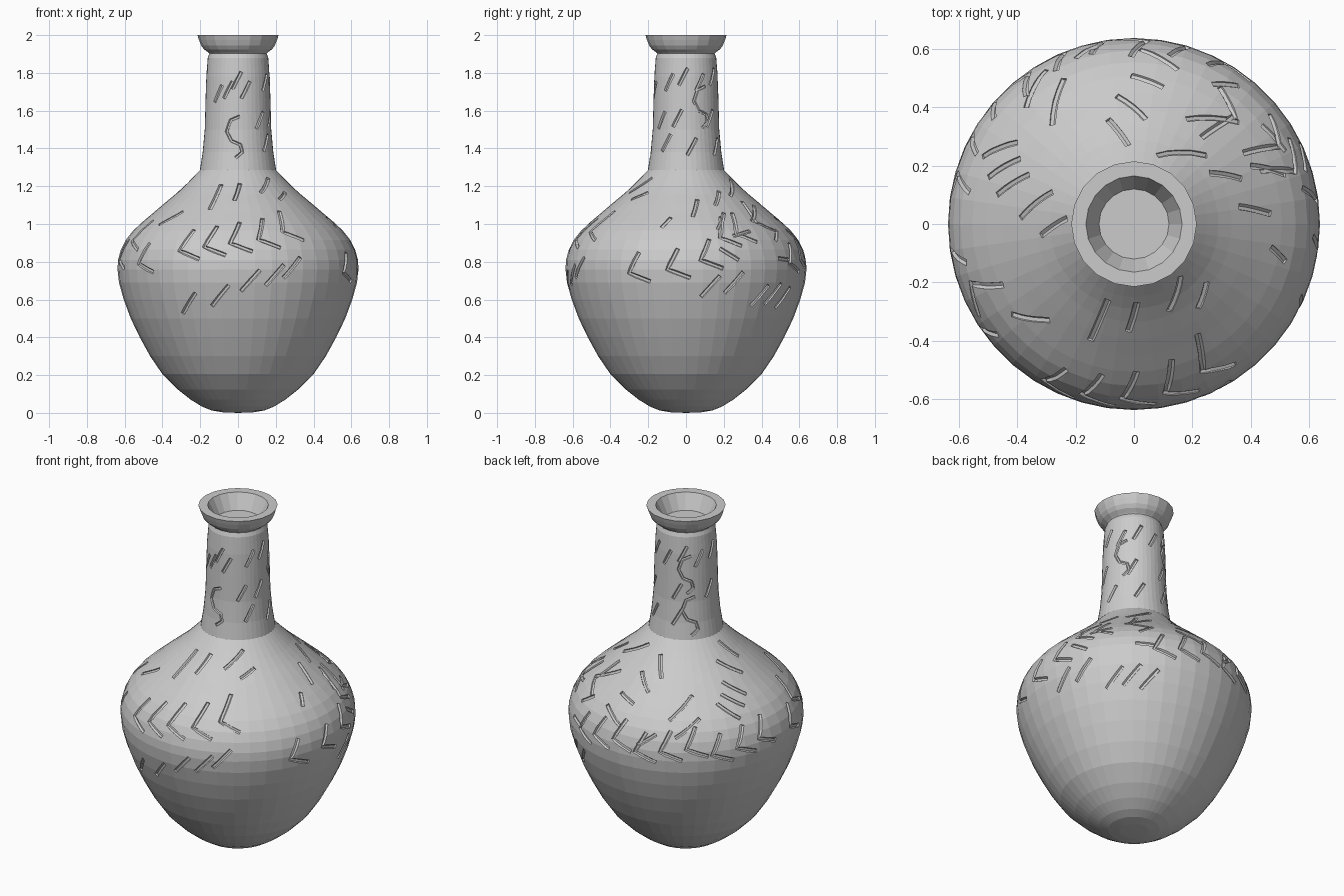
import bpy, bmesh, math
from mathutils import Vector

if "Cube" in bpy.data.objects:
    bpy.data.objects.remove(bpy.data.objects["Cube"])

# Half-profiles as (radius, height)
BODY = [(0, 0), (.08, .003), (.14, .013), (.19, .033), (.25, .07), (.32, .125), (.40, .205),
        (.465, .30), (.52, .40), (.568, .50), (.605, .60), (.63, .69), (.638, .76), (.635, .81),
        (.62, .865), (.595, .915), (.555, .965), (.507, 1.01), (.45, 1.058), (.395, 1.105),
        (.335, 1.155), (.29, 1.195), (.25, 1.235), (.202, 1.285), (.187, 1.38), (.176, 1.50),
        (.172, 1.65), (.168, 1.78), (.16, 1.88), (.150, 1.907), (0, 1.907)]
RIM = [(0, 1.89), (.14, 1.89), (.157, 1.908), (.18, 1.925), (.195, 1.945), (.207, 1.975),
       (.215, 2.0), (.165, 2.0), (.12, 1.911), (0, 1.911)]


def finish(name, bm):
    bmesh.ops.recalc_face_normals(bm, faces=bm.faces)
    mesh = bpy.data.meshes.new(name)
    bm.to_mesh(mesh)
    bm.free()
    obj = bpy.data.objects.new(name, mesh)
    bpy.context.collection.objects.link(obj)
    return obj


def lathe(name, profile, steps):
    bm = bmesh.new()
    verts = [bm.verts.new((r, 0, z)) for r, z in profile]
    edges = [bm.edges.new(p) for p in zip(verts, verts[1:])]
    bmesh.ops.spin(bm, geom=verts + edges, cent=(0, 0, 0), axis=(0, 0, 1),
                   angle=math.tau, steps=steps)
    bmesh.ops.remove_doubles(bm, verts=bm.verts, dist=1e-4)
    return finish(name, bm)


def on_wall(phi, z):
    """Point on the vase wall; phi in degrees from the front, towards +x."""
    for (r0, z0), (r1, z1) in zip(BODY, BODY[1:]):
        if z0 <= z <= z1 and z1 > z0:
            r = r0 + (r1 - r0) * (z - z0) / (z1 - z0)
            break
    a = math.radians(phi)
    return Vector((r * math.sin(a), -r * math.cos(a), z))


def from_top(x, y):
    """(phi, z) of a shoulder point seen from above."""
    d = min(math.hypot(x, y), .635)
    for (r0, z0), (r1, z1) in zip(BODY[12:], BODY[13:]):
        if r1 <= d <= r0:
            return math.degrees(math.atan2(x, -y)), z0 + (z1 - z0) * (r0 - d) / (r0 - r1)


def stroke(bm, pts, rad=.012, sub=4):
    """Tube following the wall through (phi, z) points."""
    path = []
    for (a, z), (b, w) in zip(pts, pts[1:]):
        b = a + (b - a + 180) % 360 - 180
        path += [on_wall(a + (b - a) * i / sub, z + (w - z) * i / sub) for i in range(sub)]
    path.append(on_wall(*pts[-1]))
    rings = []
    for i, p in enumerate(path):
        t = (path[min(i + 1, len(path) - 1)] - path[max(i - 1, 0)]).normalized()
        side = t.cross(Vector((p.x, p.y, .05))).normalized()
        up = side.cross(t)
        rings.append([bm.verts.new(p + rad * (math.cos(k * math.tau / 6) * side
                                              + math.sin(k * math.tau / 6) * up))
                      for k in range(6)])
    for r, s in zip(rings, rings[1:]):
        for k in range(6):
            bm.faces.new((r[k], r[(k + 1) % 6], s[(k + 1) % 6], s[k]))
    bm.faces.new(rings[0][::-1])
    bm.faces.new(rings[-1])


body = lathe("vase_body", BODY, 44)
rim = lathe("flared_rim", RIM, 20)

cuts = bmesh.new()

# Belly chevrons pointing left: front, right side, then round the back
chevrons = [(-30, .85), (-17, .87), (-4, .89), (10.5, .91), (25, .95),
            (61.5, .73), (81, .75), (97, .80), (108, .92), (118, .94), (137, 1.0),
            (-56, .78), (-70, .90), (-82, .80)]
chevrons += [(150 + 13 * i, .78 + .02 * (i % 3)) for i in range(9)]
for phi, z in chevrons:
    stroke(cuts, [(phi + 5, z + .12), (phi, z + .01), (phi + 11, z - .035)])

# Dashes below the chevrons
for phi, z in [(-26, .58), (-9, .62), (6, .70), (18, .73), (27, .77), (102, .67),
               (114, .69), (130, .62), (139, .63), (148, .61)]:
    stroke(cuts, [(phi - 4.5, z - .055), (phi + 4.5, z + .055)])

# Shoulder dashes as end points seen from above
for x0, y0, x1, y1 in [
        (-.52, .23, -.40, .28), (-.50, .16, -.39, .225), (-.47, .10, -.36, .17),
        (-.39, .02, -.28, .11), (-.32, -.04, -.23, .02), (-.28, .34, -.24, .50),
        (-.37, .40, -.30, .53), (-.20, .57, -.11, .62), (.02, .60, .15, .53),
        (-.01, .51, .10, .47), (-.06, .44, .04, .36), (-.09, .36, -.02, .27),
        (.18, .36, .36, .35), (.08, .235, .25, .235), (.26, .175, .37, .155),
        (.36, .06, .47, .035), (.27, .48, .36, .475), (.33, .57, .40, .49),
        (.40, .20, .52, .17), (.44, .34, .52, .25), (.57, .28, .59, .18),
        (.47, -.08, .52, -.13), (-.09, -.26, -.15, -.40), (.01, -.27, -.02, -.37),
        (.16, -.18, .12, -.30), (.25, -.2, .22, -.29), (-.29, -.33, -.42, -.31)]:
    stroke(cuts, [from_top(x0, y0), from_top(x1, y1)])

# Winding S marks on the neck
for phi, z in [(-6, 1.46), (118, 1.62), (215, 1.66), (222, 1.42)]:
    stroke(cuts, [(phi + 9, z + .11), (phi - 7, z + .09), (phi - 14, z + .03),
                  (phi - 5, z - .02), (phi + 10, z - .04), (phi + 13, z - .08),
                  (phi + 2, z - .11)], .009, 2)

# Slanted neck dashes
dashes = [(-38, 1.69), (-18, 1.71), (-2, 1.76), (14, 1.71), (58, 1.75), (42, 1.55), (55, 1.43)]
dashes += [(85 + 31 * i, 1.78 - .03 * (i % 2)) for i in range(7)]
dashes += [(75 + 62 * i, 1.56) for i in range(4)] + [(100 + 50 * i, 1.41) for i in range(3)]
for phi, z in dashes:
    stroke(cuts, [(phi - 8, z - .045), (phi + 8, z + .045)], .01)

# Carve all marks into the wall
cutter = finish("carving_cutter", cuts)
cutter.hide_render = True
cutter.hide_viewport = True
cutter.display_type = 'WIRE'
mod = body.modifiers.new("carved_marks", 'BOOLEAN')
mod.operation = 'DIFFERENCE'
mod.solver = 'EXACT'
mod.use_self = True
mod.object = cutter
